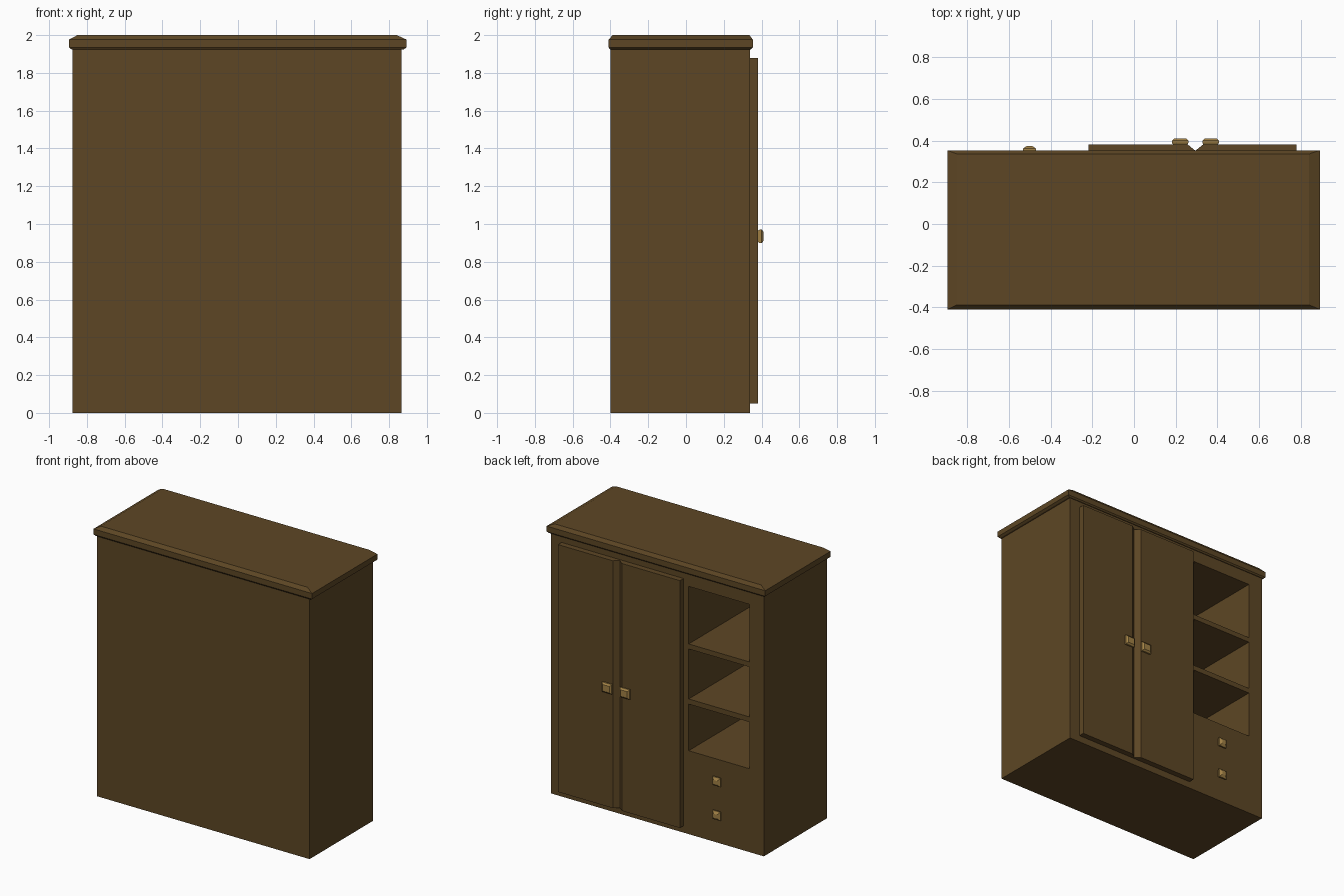
import bpy, bmesh

if "Cube" in bpy.data.objects:
    bpy.data.objects.remove(bpy.data.objects["Cube"])


def material(name, color):
    m = bpy.data.materials.new(name)
    m.diffuse_color = (*color, 1)
    m.use_nodes = True
    m.node_tree.nodes["Principled BSDF"].inputs["Base Color"].default_value = m.diffuse_color
    return m


wood = material("brown_wood", (0.11, 0.062, 0.018))
brass = material("brass", (0.36, 0.22, 0.06))


def loft(name, rings, axis, mat):
    """Skin rectangles (level, a0, a1, b0, b1) stacked along axis 'y' (a=x, b=z) or 'z' (a=x, b=y)."""
    bm = bmesh.new()
    loops = []
    for lv, a0, a1, b0, b1 in rings:
        pts = [(a0, b0), (a1, b0), (a1, b1), (a0, b1)]
        loops.append([bm.verts.new((a, lv, b) if axis == 'y' else (a, b, lv)) for a, b in pts])
    bm.faces.new(loops[0])
    bm.faces.new(loops[-1])
    for lo, hi in zip(loops, loops[1:]):
        for i in range(4):
            j = (i + 1) % 4
            bm.faces.new((lo[i], lo[j], hi[j], hi[i]))
    bmesh.ops.recalc_face_normals(bm, faces=bm.faces)
    me = bpy.data.meshes.new(name)
    bm.to_mesh(me)
    bm.free()
    me.materials.append(mat)
    ob = bpy.data.objects.new(name, me)
    bpy.context.collection.objects.link(ob)
    return ob


def handle(name, x, z, w, h, y0, y1, slope):
    """Flared rectangular pull with a chamfered face."""
    def ring(y, inset):
        a, b = w / 2 - inset, h / 2 - inset
        return (y, x - a, x + a, z - b, z + b)
    d = y1 - y0
    loft(name, [ring(y0, slope * 0.5), ring(y0 + d * 0.35, 0), ring(y0 + d * 0.65, 0), ring(y1, slope)], 'y', brass)


# Cabinet body
body = loft("cabinet_body", [(z, -0.875, 0.866, -0.40, 0.34) for z in (0, 1.935)], 'z', wood)

# Open shelf compartments carved into the body
for i, (z0, z1) in enumerate([(0.617, 0.962), (1.0, 1.37), (1.407, 1.833)]):
    cutter = loft(f"shelf_cutter_{i}", [(y, -0.757, -0.26, z0, z1) for y in (-0.38, 0.45)], 'y', wood)
    cutter.hide_render = True
    mod = body.modifiers.new("shelf_opening", 'BOOLEAN')
    mod.operation = 'DIFFERENCE'
    mod.solver = 'EXACT'
    mod.object = cutter
    bpy.context.view_layer.objects.active = body
    bpy.ops.object.modifier_apply(modifier=mod.name)
    bpy.data.objects.remove(cutter)

# Crown board with chamfered top
loft("crown_board", [
    (1.925, -0.882, 0.878, -0.403, 0.345),
    (1.935, -0.896, 0.893, -0.41, 0.354),
    (1.976, -0.896, 0.893, -0.41, 0.354),
    (2.0, -0.85, 0.84, -0.388, 0.336)], 'z', wood)

# Pair of doors meeting in a V groove
mid = 0.295
for name, outer, s in (("door_a", -0.218, -1), ("door_b", 0.78, 1)):
    loft(name, [
        (0.335, mid, outer, 0.05, 1.88),
        (0.352, mid, outer, 0.05, 1.88),
        (0.382, mid + s * 0.037, outer, 0.05, 1.88)], 'y', wood)
    handle(name + "_handle", mid + s * 0.073, 0.935, 0.08, 0.072, 0.38, 0.411, 0.012)

# Drawer knobs
for i, z in enumerate((0.21, 0.46)):
    handle(f"drawer_knob_{i}", -0.502, z, 0.064, 0.064, 0.339, 0.374, 0.018)
